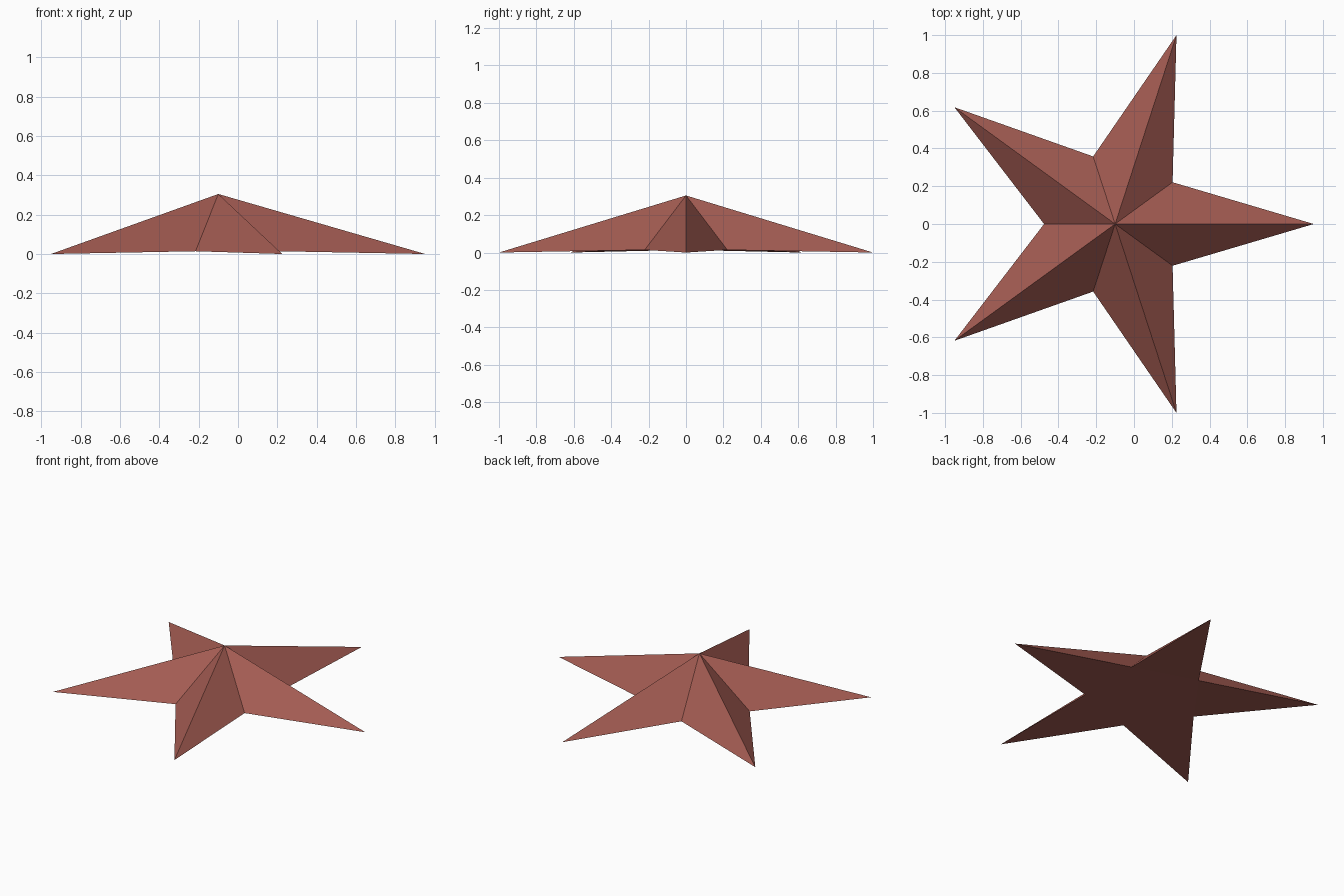
import bpy, bmesh, math

if "Cube" in bpy.data.objects:
    bpy.data.objects.remove(bpy.data.objects["Cube"])

CENTRE_X, TIP_R, VALLEY_R = -0.1, 1.0515, 0.376
APEX_Z, VALLEY_Z = 0.305, 0.014

bm = bmesh.new()
apex = bm.verts.new((CENTRE_X, 0, APEX_Z))

# Star outline: tips on the ground, valleys lifted slightly
rim = []
for i in range(10):
    a = math.radians(36 * i)
    r, z = (VALLEY_R, VALLEY_Z) if i % 2 else (TIP_R, 0)
    rim.append(bm.verts.new((CENTRE_X + r * math.cos(a), r * math.sin(a), z)))

# Ridged top facets
for i in range(10):
    bm.faces.new((apex, rim[i], rim[(i + 1) % 10]))

# Underside: one triangle per arm and a flat pentagon
for i in range(0, 10, 2):
    bm.faces.new((rim[i - 1], rim[(i + 1) % 10], rim[i]))
bm.faces.new(rim[1::2])
bmesh.ops.recalc_face_normals(bm, faces=bm.faces)

mesh = bpy.data.meshes.new("star")
bm.to_mesh(mesh)
bm.free()

red = bpy.data.materials.new("rust red")
red.diffuse_color = (0.365, 0.105, 0.084, 1)
red.use_nodes = True
red.node_tree.nodes["Principled BSDF"].inputs["Base Color"].default_value = red.diffuse_color
mesh.materials.append(red)
star = bpy.data.objects.new("star", mesh)
bpy.context.collection.objects.link(star)
